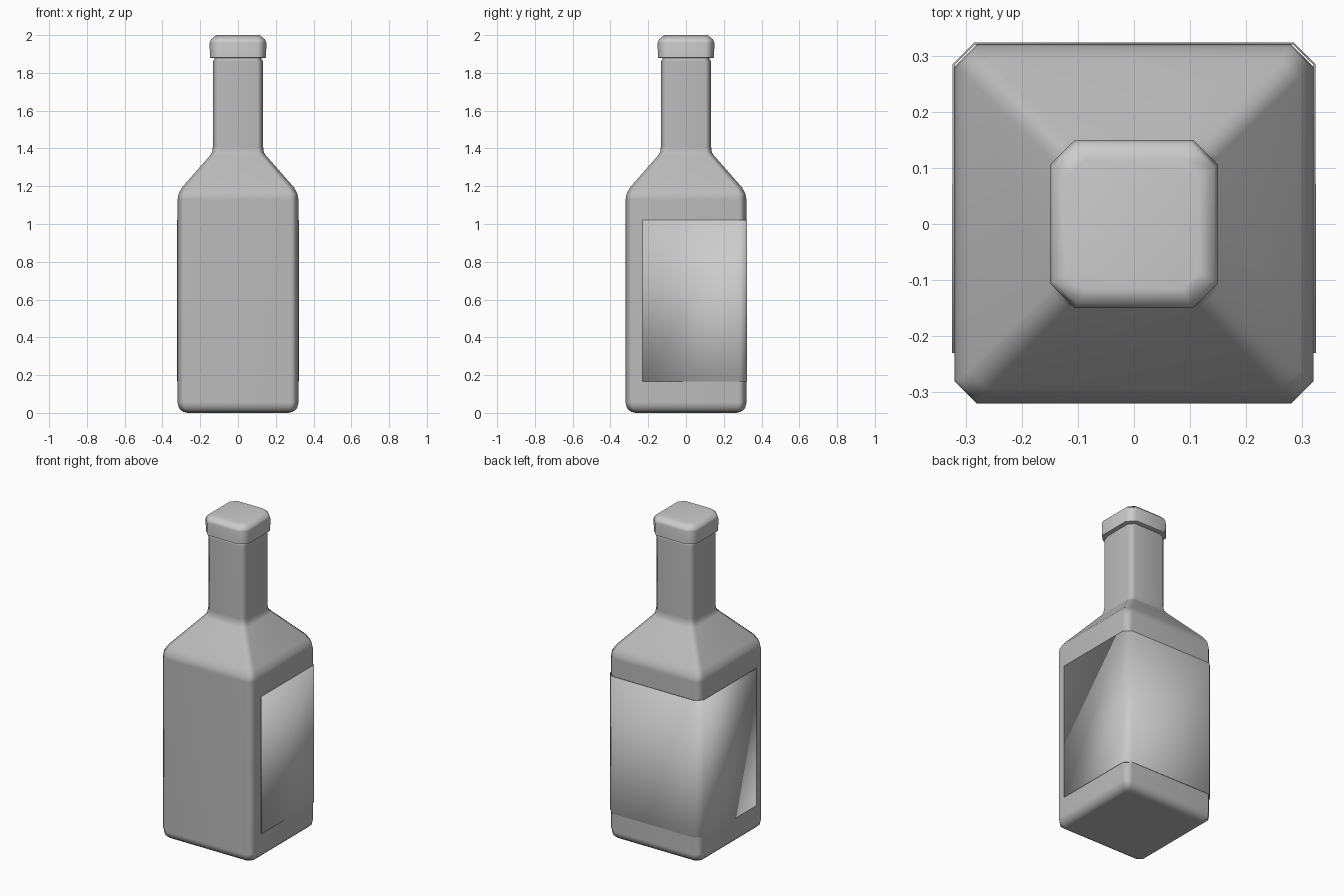
import bpy, bmesh, math

if "Cube" in bpy.data.objects:
    bpy.data.objects.remove(bpy.data.objects["Cube"])


def finish(name, bm, shade):
    bmesh.ops.recalc_face_normals(bm, faces=bm.faces)
    mesh = bpy.data.meshes.new(name)
    bm.to_mesh(mesh)
    bm.free()
    ob = bpy.data.objects.new(name, mesh)
    bpy.context.collection.objects.link(ob)
    mat = bpy.data.materials.new(name + "_grey")
    mat.diffuse_color = (shade, shade, shade, 1)
    mat.use_nodes = True
    mat.node_tree.nodes["Principled BSDF"].inputs["Base Color"].default_value = mat.diffuse_color
    mesh.materials.append(mat)
    bpy.ops.object.select_all(action='DESELECT')
    ob.select_set(True)
    bpy.context.view_layer.objects.active = ob
    bpy.ops.object.shade_smooth_by_angle(angle=math.radians(60))
    ob.modifiers.new("weighted", 'WEIGHTED_NORMAL').keep_sharp = True
    return ob


def octagon(r, c):
    """Square of half width r with corners cut by c."""
    k = r - c
    return [(r, -k), (r, k), (k, r), (-k, r), (-r, k), (-r, -k), (-k, -r), (k, -r)]


def loft(name, profile, shade):
    """Stack chamfered squares given as (half width, chamfer, height)."""
    bm = bmesh.new()
    rings = [[bm.verts.new((x, y, z)) for x, y in octagon(r, c)] for r, c, z in profile]
    for a, b in zip(rings, rings[1:]):
        for i in range(8):
            j = (i + 1) % 8
            bm.faces.new((a[i], a[j], b[j], b[i]))
    bm.faces.new(rings[0][::-1])
    bm.faces.new(rings[-1])
    return finish(name, bm, shade)


# Bottle: base, body, shoulder and neck
loft("bottle", [
    (0.267, 0.022, 0.0), (0.292, 0.026, 0.006), (0.313, 0.034, 0.025), (0.32, 0.04, 0.055),
    (0.32, 0.04, 1.13), (0.315, 0.038, 1.16), (0.295, 0.035, 1.195),
    (0.148, 0.03, 1.363), (0.137, 0.03, 1.38), (0.133, 0.03, 1.41),
    (0.133, 0.03, 1.86), (0.125, 0.03, 1.872), (0.125, 0.03, 1.89)], 0.5)

# Cap with a bevelled top
loft("cap", [
    (0.14, 0.042, 1.878), (0.149, 0.045, 1.882), (0.15, 0.045, 1.96),
    (0.143, 0.042, 1.977), (0.116, 0.03, 2.0)], 0.8)

# Label wrapped round the right, back and left faces
bm = bmesh.new()
r, k = 0.322, 0.284
half = [(r, -0.23), (r, k), (k, r)]
path = half + [(-x, y) for x, y in reversed(half)]
cols = [[bm.verts.new((x, y, z)) for z in (0.165, 1.02)] for x, y in path]
for a, b in zip(cols, cols[1:]):
    bm.faces.new((a[0], b[0], b[1], a[1]))
label = finish("label", bm, 0.8)
solid = label.modifiers.new("thickness", 'SOLIDIFY')
solid.thickness = 0.004
solid.offset = 0
